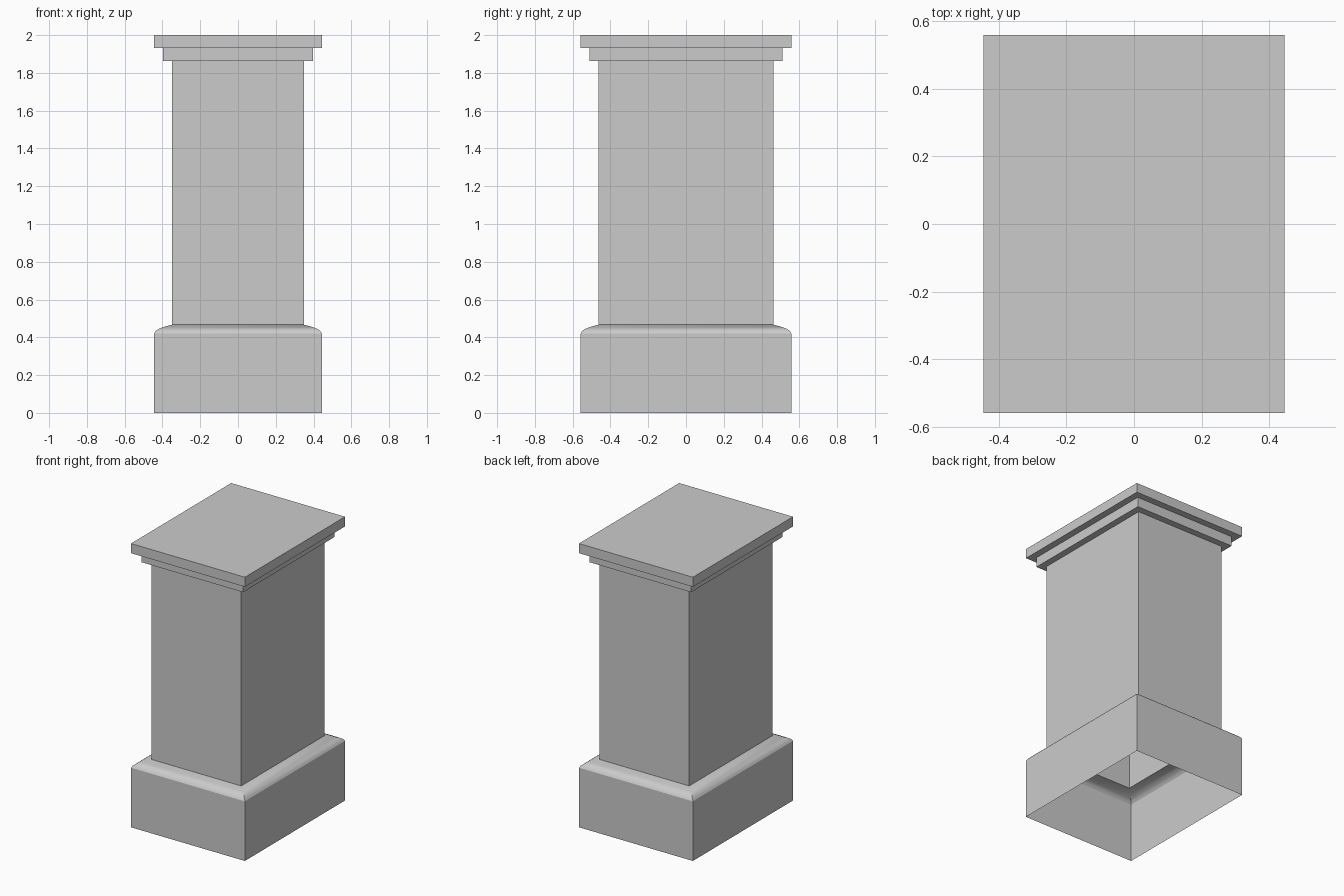
import bpy
import bmesh

old = bpy.data.objects.get("Cube")
if old:
    bpy.data.objects.remove(old, do_unlink=True)

HALF_X, HALF_Y = 0.444, 0.558   # outer footprint
SHAFT, LEDGE = 0.095, 0.048     # insets from the footprint

stone = bpy.data.materials.new("grey_stone")
stone.use_nodes = True
stone.diffuse_color = (0.6, 0.6, 0.6, 1)
stone.node_tree.nodes["Principled BSDF"].inputs["Base Color"].default_value = (0.6, 0.6, 0.6, 1)


def rect_shell(name, profile, cap_top=False):
    """Sweep an (inset, height) profile around the rectangular footprint."""
    bm = bmesh.new()
    rings = []
    for inset, z in profile:
        x, y = HALF_X - inset, HALF_Y - inset
        rings.append([bm.verts.new((sx * x, sy * y, z))
                      for sx, sy in ((-1, -1), (1, -1), (1, 1), (-1, 1))])
    for low, high in zip(rings, rings[1:]):
        for i in range(4):
            j = (i + 1) % 4
            bm.faces.new((low[i], low[j], high[j], high[i]))
    if cap_top:
        bm.faces.new(rings[-1])
    mesh = bpy.data.meshes.new(name)
    bm.to_mesh(mesh)
    bm.free()
    mesh.materials.append(stone)
    obj = bpy.data.objects.new(name, mesh)
    bpy.context.collection.objects.link(obj)
    return obj


# Hollow plinth, open underneath
rect_shell("plinth", [(0, 0), (0, 0.42)])

# Rounded moulding between plinth and shaft
moulding = rect_shell("base_moulding", [(0, 0.42), (0.008, 0.433), (0.021, 0.443),
                                        (0.05, 0.455), (SHAFT, 0.467)])
bpy.ops.object.select_all(action="DESELECT")
moulding.select_set(True)
bpy.context.view_layer.objects.active = moulding
bpy.ops.object.shade_smooth_by_angle()

# Hollow shaft
rect_shell("shaft", [(SHAFT, 0.467), (SHAFT, 1.863)])

# Stepped cap with a flat top
rect_shell("cap", [(SHAFT, 1.863), (LEDGE, 1.863), (LEDGE, 1.932), (0, 1.932), (0, 2)],
           cap_top=True)
